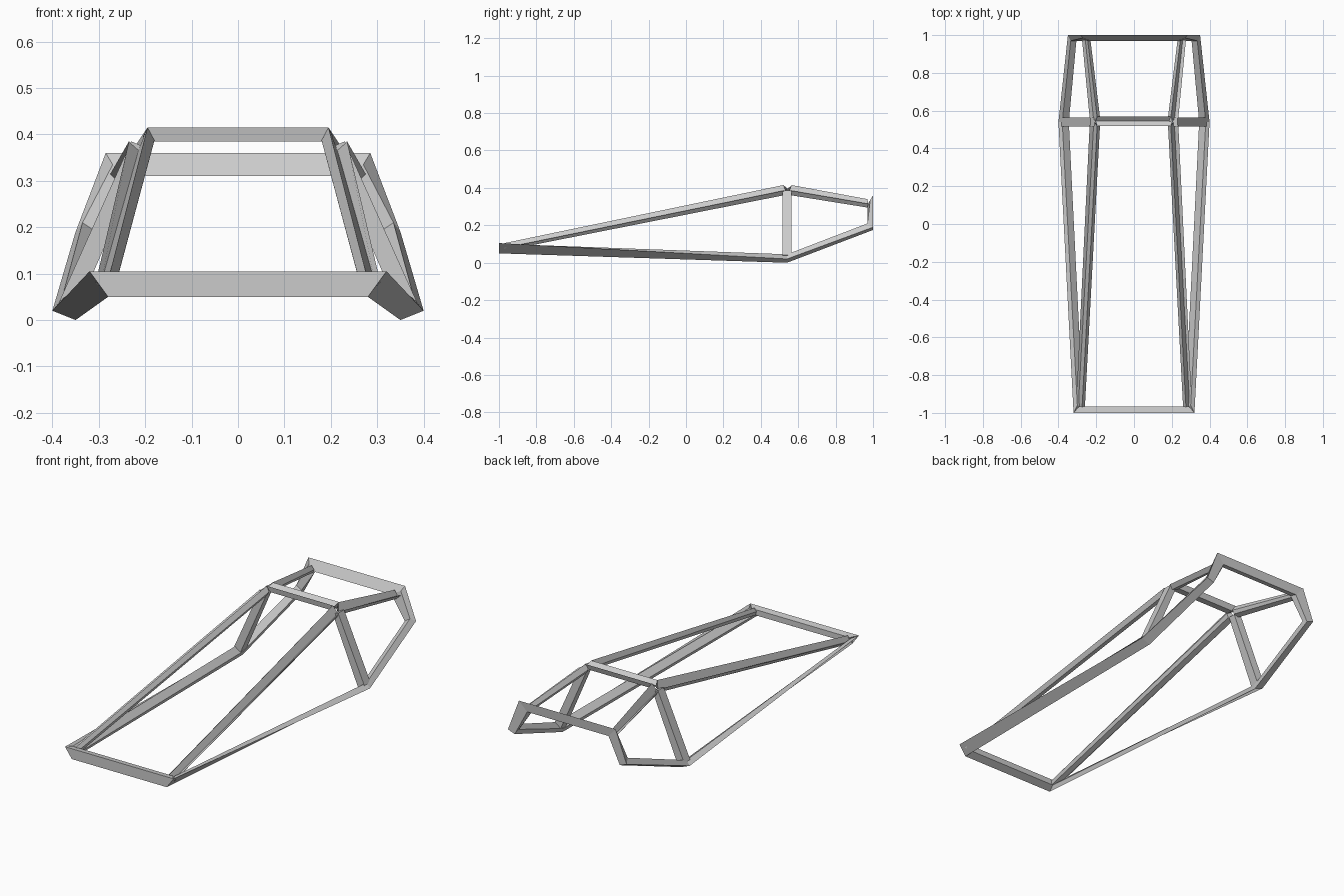
import bpy, bmesh

if "Cube" in bpy.data.objects:
    bpy.data.objects.remove(bpy.data.objects["Cube"])


def beam(name, start, end, mirror=True):
    """Prism lofted between two matching cross-sections, mirrored to the other side."""
    bm = bmesh.new()
    a = [bm.verts.new(p) for p in start]
    b = [bm.verts.new(p) for p in end]
    n = len(a)
    bm.faces.new(a)
    bm.faces.new(b)
    for i in range(n):
        j = (i + 1) % n
        bm.faces.new((a[i], a[j], b[j], b[i]))
    bmesh.ops.recalc_face_normals(bm, faces=bm.faces[:])
    me = bpy.data.meshes.new(name)
    bm.to_mesh(me)
    bm.free()
    ob = bpy.data.objects.new(name, me)
    bpy.context.collection.objects.link(ob)
    if mirror:
        m = ob.modifiers.new("Mirror", 'MIRROR')
        m.use_axis[0] = True
        m.use_mirror_merge = False


def cross_bar(name, section):
    """Bar running side to side; section points on the right are mirrored for the left end."""
    beam(name, section, [(-x, y, z) for x, y, z in section], mirror=False)


# Joint sections along the lower side rail
front = [(.32, -1, .105), (.28, -1, .05), (.27, -.97, .07), (.30, -.96, .10)]
middle = [(.40, .54, .02), (.35, .54, 0), (.345, .54, .02), (.38, .54, .045)]
rear = [(.35, 1, .19), (.31, 1, .175), (.305, .97, .19), (.335, .97, .21)]
beam("lower_front_rail", front, middle)
beam("lower_rear_rail", middle, rear)


# Upper rails have a notch along their outer corner
def peak(y, y_notch):
    return [(.195, y, .415), (.18, y, .387), (.19, y, .368),
            (.22, y, .36), (.235, y, .385), (.213, y_notch, .37)]


beam("upper_front_rail", peak(.52, .54),
     [(.275, -.97, .105), (.26, -.97, .09), (.265, -.97, .07),
      (.29, -.97, .065), (.307, -.97, .08), (.295, -.97, .08)])
beam("upper_rear_rail", peak(.565, .545),
     [(.245, .97, .34), (.23, .97, .32), (.235, .97, .305),
      (.255, .97, .295), (.275, .975, .315), (.258, .975, .31)])

# Middle side pillar
beam("middle_pillar",
     [(.385, .515, .04), (.385, .565, .04), (.35, .565, .015), (.35, .515, .015)],
     [(.23, .515, .385), (.23, .565, .385), (.195, .56, .37), (.195, .52, .37)])

# Rear upright posts and rear top bar share the corner section
rear_top = [(.285, 1, .36), (.24, .995, .31), (.225, .97, .31), (.27, .985, .335)]
beam("rear_post", rear, rear_top)
cross_bar("rear_top_bar", rear_top)

# Front bar and roof peak bar
cross_bar("front_bar", [(.32, -1, .105), (.28, -1, .05), (.27, -.965, .07), (.29, -.965, .10)])
cross_bar("roof_bar", [(.195, .52, .415), (.18, .525, .385), (.18, .56, .385),
                       (.195, .57, .415), (.205, .545, .395)])
